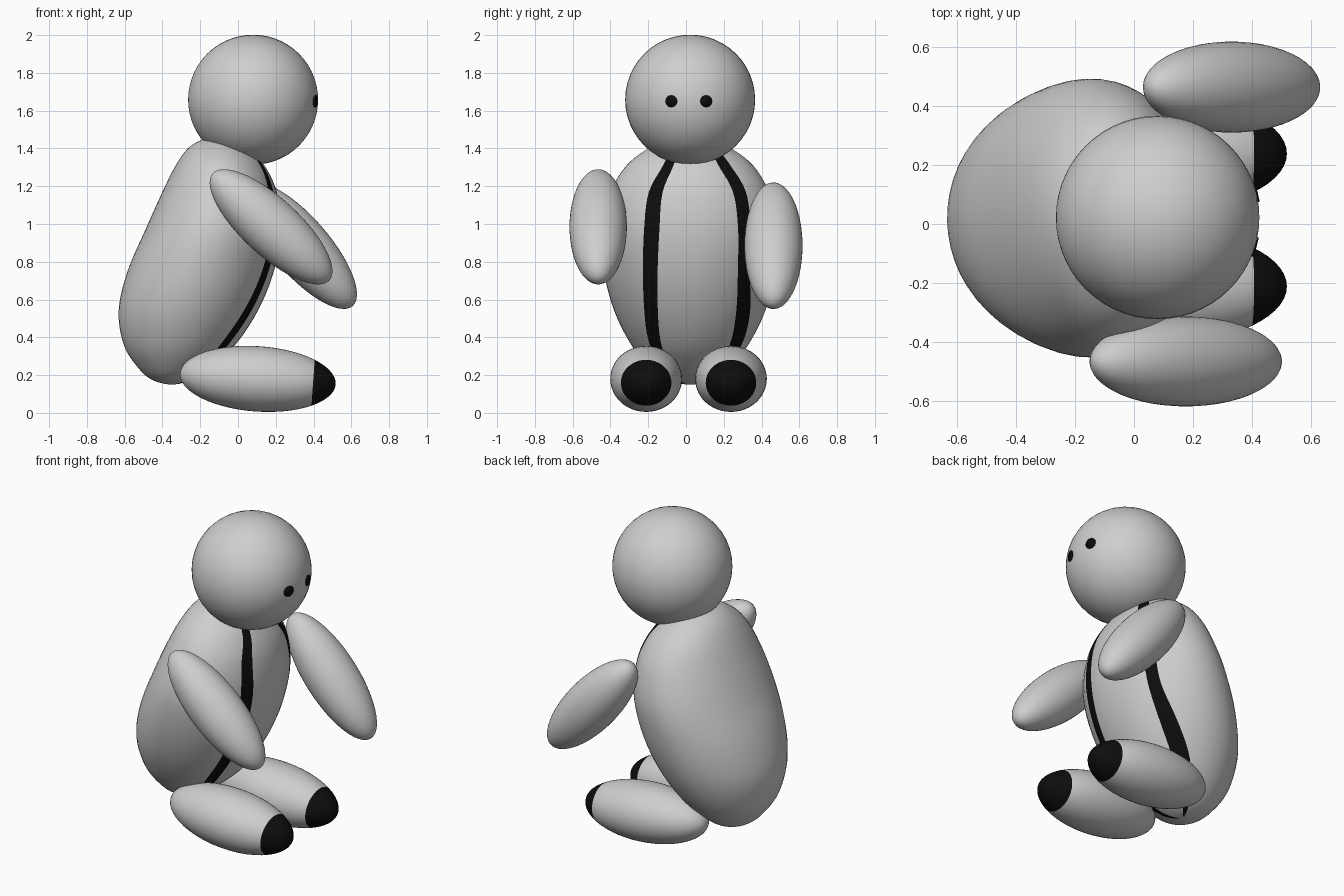
import bpy, bmesh, math
from mathutils import Matrix, Vector

if "Cube" in bpy.data.objects:
    bpy.data.objects.remove(bpy.data.objects["Cube"])


def material(name, rgb):
    m = bpy.data.materials.new(name)
    m.diffuse_color = (*rgb, 1)
    m.use_nodes = True
    m.node_tree.nodes["Principled BSDF"].inputs["Base Color"].default_value = m.diffuse_color
    return m


GREY = material("light grey", (0.62, 0.62, 0.62))
BLACK = material("black", (0.004, 0.004, 0.004))


def finish(bm, name, mats):
    bmesh.ops.recalc_face_normals(bm, faces=bm.faces)
    for f in bm.faces:
        f.smooth = True
    me = bpy.data.meshes.new(name)
    bm.to_mesh(me)
    bm.free()
    for m in mats:
        me.materials.append(m)
    ob = bpy.data.objects.new(name, me)
    bpy.context.collection.objects.link(ob)
    return ob


def ellipsoid(name, centre, radii, pitch=0, cut=None):
    """Ellipsoid with its poles along local x; beyond the cut it is black."""
    bm = bmesh.new()
    bmesh.ops.create_uvsphere(bm, u_segments=48, v_segments=28, radius=1,
                              matrix=Matrix.Rotation(math.pi / 2, 4, 'Y'))
    if cut:
        geom = bm.verts[:] + bm.edges[:] + bm.faces[:]
        bmesh.ops.bisect_plane(bm, geom=geom, plane_co=(cut, 0, 0), plane_no=(1, 0, 0))
        for f in bm.faces:
            f.material_index = int(f.calc_center_median().x > cut)
    bm.transform(Matrix.Translation(centre)
                 @ Matrix.Rotation(math.radians(pitch), 4, 'Y')
                 @ Matrix.Diagonal((*radii, 1)))
    return finish(bm, name, [GREY, BLACK] if cut else [GREY])


# Body: level oval rings: z, back x, front x, half width, four stripe edge angles
low, high = (-43, -29, 43, 62), (-25, -15, 27, 40)
rows = [
    (0.15, -0.35, -0.35, 0, *low),
    (0.175, -0.455, -0.25, 0.12, *low),
    (0.24, -0.53, -0.15, 0.21, *low),
    (0.36, -0.605, -0.015, 0.31, *low),
    (0.54, -0.632, 0.105, 0.40, -37, -25, 38, 53),
    (0.75, -0.585, 0.19, 0.455, -33, -22, 34, 44),
    (0.97, -0.49, 0.225, 0.47, -31, -20, 33, 43),
    (1.17, -0.40, 0.205, 0.42, -31, -20, 33, 45),
    (1.31, -0.33, 0.14, 0.335, *high),
    (1.40, -0.265, 0.06, 0.22, *high),
    (1.445, -0.19, 0.0, 0.12, *high),
    (1.46, -0.09, -0.09, 0, *high)]


def mirrored(r):
    return (r[0], r[2], r[1], -r[3], *r[4:])


def smooth_rows(rows, steps=5):
    pts = [mirrored(rows[1])] + rows + [mirrored(rows[-2])]
    out = []
    for i in range(1, len(pts) - 2):
        for s in range(steps):
            t = s / steps
            out.append([0.5 * (2 * b + (c - a) * t + (2 * a - 5 * b + 4 * c - d) * t * t
                               + (3 * b - a - 3 * c + d) * t ** 3)
                        for a, b, c, d in zip(*pts[i - 1:i + 3])])
    return out + [list(rows[-1])]


def build_body():
    bm = bmesh.new()
    rings = smooth_rows(rows)
    counts = (2, 10, 2, 40)
    n = sum(counts)
    loops = []
    for z, xb, xf, hy, *ang in rings[1:-1]:
        edges = ang + [ang[0] + 360]
        loop = []
        for k, c in enumerate(counts):
            for j in range(c):
                a = math.radians(edges[k] + (edges[k + 1] - edges[k]) * j / c)
                loop.append(bm.verts.new(((xb + xf) / 2 + (xf - xb) / 2 * math.cos(a),
                                          0.02 + hy * math.sin(a), z)))
        loops.append(loop)
    for lo, hi in zip(loops, loops[1:]):
        for j in range(n):
            f = bm.faces.new((lo[j], lo[(j + 1) % n], hi[(j + 1) % n], hi[j]))
            # two stripes down the front
            f.material_index = int((j < 2 or 12 <= j < 14) and lo[j].co.z < 1.4)
    for loop, r in ((loops[0], rings[0]), (loops[-1], rings[-1])):
        pole = bm.verts.new((r[1], 0.02, r[0]))
        for j in range(n):
            bm.faces.new((loop[j], loop[(j + 1) % n], pole))
    finish(bm, "body", [GREY, BLACK])


build_body()

# Head
HEAD, R = Vector((0.08, 0.022, 1.658)), 0.344
ellipsoid("head", HEAD, (R, R, R))

# Eyes: thin round patches lying on the head
for side, y in (("right", -0.078), ("left", 0.107)):
    bm = bmesh.new()
    bmesh.ops.create_circle(bm, cap_ends=True, segments=20, radius=0.032,
                            matrix=Matrix.Translation((R, y - HEAD.y, -0.008))
                            @ Matrix.Rotation(math.pi / 2, 4, 'Y'))
    bmesh.ops.poke(bm, faces=bm.faces[:])
    for v in bm.verts:
        v.co.x = math.sqrt((R + 0.005) ** 2 - v.co.y ** 2 - v.co.z ** 2)
    top = bm.faces[:]
    base = bmesh.ops.extrude_face_region(bm, geom=top, use_keep_orig=True)
    for v in base["geom"]:
        if isinstance(v, bmesh.types.BMVert):
            v.co.x -= 0.009
    bm.transform(Matrix.Translation(HEAD))
    finish(bm, side + "_eye", [BLACK])

# Arms reach forward and down; the left one hangs lower
ellipsoid("right_arm", (0.175, -0.465, 0.985), (0.419, 0.152, 0.152), 42.6)
ellipsoid("left_arm", (0.33, 0.463, 0.885), (0.423, 0.154, 0.152), 49.1)

# Legs lie forward with black soles
for side, y in (("right", -0.211), ("left", 0.238)):
    ellipsoid(side + "_leg", (0.105, y, 0.18), (0.413, 0.19, 0.173), 4, cut=0.71)
